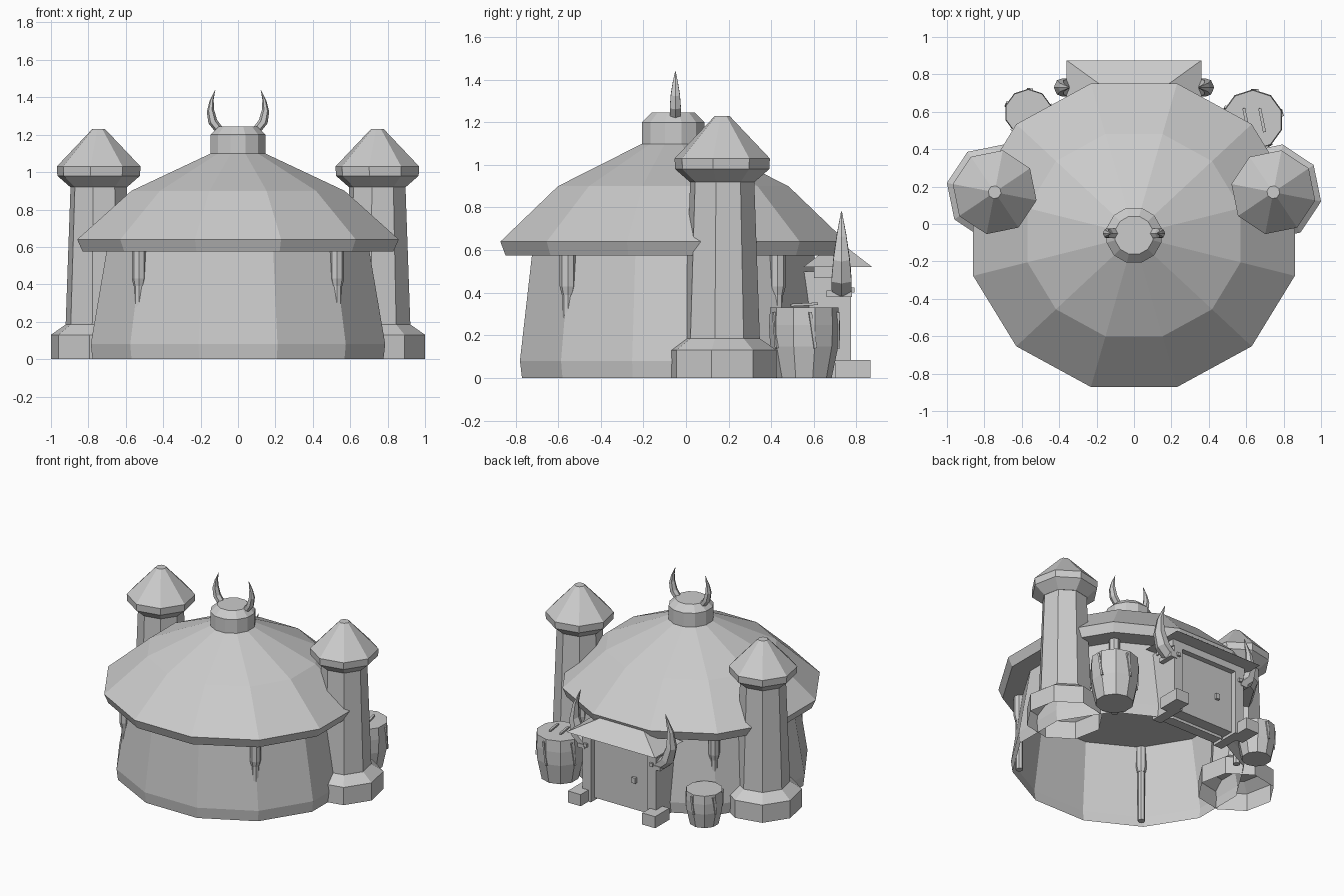
import bpy, bmesh, math
from mathutils import Vector

cube = bpy.data.objects.get("Cube")
if cube:
    bpy.data.objects.remove(cube, do_unlink=True)

GREY = (0.6, 0.6, 0.6, 1)
stone = bpy.data.materials.new("plain grey")
stone.use_nodes = True
stone.diffuse_color = GREY
stone.node_tree.nodes["Principled BSDF"].inputs["Base Color"].default_value = GREY


def finish(name, bm):
    bmesh.ops.recalc_face_normals(bm, faces=bm.faces)
    mesh = bpy.data.meshes.new(name)
    bm.to_mesh(mesh)
    bm.free()
    mesh.materials.append(stone)
    obj = bpy.data.objects.new(name, mesh)
    bpy.context.collection.objects.link(obj)
    return obj


def skin(name, rings, bottom=True, top=True):
    """Join rings of points into a faceted tube."""
    bm = bmesh.new()
    loops = [[bm.verts.new(p) for p in ring] for ring in rings]
    n = len(loops[0])
    for a, b in zip(loops, loops[1:]):
        for i in range(n):
            j = (i + 1) % n
            bm.faces.new((a[i], a[j], b[j], b[i]))
    if bottom:
        bm.faces.new(loops[0][::-1])
    if top:
        bm.faces.new(loops[-1])
    return finish(name, bm)


def turned(name, profile, sides, centre, turn=0.0, bottom=True):
    """Profile rows are x radius, y radius, height."""
    cx, cy = centre
    rings = []
    for rx, ry, z in profile:
        angles = [math.radians(turn) + math.tau * i / sides for i in range(sides)]
        rings.append([(cx + rx * math.cos(a), cy + ry * math.sin(a), z) for a in angles])
    return skin(name, rings, bottom)


def round_part(name, profile, sides, centre, turn=0.0, bottom=True):
    return turned(name, [(r, r, z) for r, z in profile], sides, centre, turn, bottom)


def box(name, low, high, taper=(1, 1)):
    bm = bmesh.new()
    bmesh.ops.create_cube(bm, size=1)
    low, high = Vector(low), Vector(high)
    for v in bm.verts:
        if v.co.z > 0:
            v.co.x *= taper[0]
            v.co.y *= taper[1]
        v.co = (low + high) / 2 + v.co * (high - low)
    return finish(name, bm)


def horn(name, side, y, path, depth):
    """Path rows are x, height, thickness; six sided, ending in a point."""
    rings = []
    for x, z, r in path:
        ring = []
        for i in range(6):
            a = math.tau * i / 6
            ring.append((side * (x + r * math.cos(a)),
                         y + depth * r * math.sin(a),
                         z - 0.4 * r * math.cos(a)))
        rings.append(ring)
    return skin(name, rings)


# Main hut: leaning wall, broad roof and cap
HUT = (0, -0.06)
turned("hut_wall", [(0.805, 0.735, 0), (0.815, 0.745, 0.08), (0.725, 0.685, 0.59)],
       12, HUT, 15, bottom=False)
turned("hut_roof", [(0.86, 0.815, 0.575), (0.89, 0.84, 0.64),
                    (0.59, 0.56, 0.90), (0.15, 0.15, 1.10)], 12, HUT, 15)
round_part("roof_cap", [(0.152, 1.09), (0.152, 1.20), (0.105, 1.245)], 12, HUT, 15)

# Timber posts set through the wall corners
for side in (-1, 1):
    for y in (-0.555, 0.43):
        place = (side * 0.53, y)
        round_part("wall_post", [(0.025, 0.02), (0.025, 0.42)], 8, place)
        round_part("post_sleeve", [(0.028, 0.39), (0.038, 0.43), (0.038, 0.60)], 8, place)

# Side towers
for side in (-1, 1):
    place = (side * 0.745, 0.17)
    round_part("tower_base", [(0.26, 0), (0.26, 0.13), (0.18, 0.185)],
               8, place, 34, bottom=False)
    round_part("tower_shaft", [(0.18, 0.18), (0.153, 0.93)], 8, place, 34)
    round_part("tower_head", [(0.155, 0.92), (0.225, 0.98), (0.228, 1.03), (0.035, 1.23)],
               8, place, 34)

# Horns on the cap and beside the door
for side in (-1, 1):
    horn("cap_horn", side, -0.05, [(0.10, 1.225, 0.022), (0.135, 1.27, 0.023),
                                   (0.148, 1.33, 0.019), (0.141, 1.385, 0.011),
                                   (0.122, 1.44, 0.001)], 1.3)
    horn("door_horn", side, 0.73, [(0.30, 0.40, 0.04), (0.365, 0.46, 0.042),
                                   (0.395, 0.56, 0.034), (0.385, 0.67, 0.02),
                                   (0.345, 0.78, 0.002)], 1.3)

# Doorway: recessed door, frame, feet and hipped canopy
box("door", (-0.25, 0.55, 0.02), (0.25, 0.735, 0.50))
box("door_lintel", (-0.31, 0.60, 0.47), (0.31, 0.775, 0.525))
box("door_canopy", (-0.36, 0.55, 0.52), (0.36, 0.875, 0.63), (0.45, 0.12))
for side in (-1, 1):
    def sided(name, x1, x2, y1, y2, z1, z2):
        a, b = sorted((side * x1, side * x2))
        box(name, (a, y1, z1), (b, y2, z2))
    sided("door_post", 0.23, 0.30, 0.55, 0.775, 0, 0.50)
    sided("door_foot", 0.25, 0.355, 0.70, 0.865, 0, 0.085)
    sided("horn_bracket", 0.28, 0.335, 0.66, 0.78, 0.38, 0.41)
    sided("post_peg", 0.255, 0.28, 0.77, 0.79, 0.40, 0.425)
box("door_handle", (-0.115, 0.73, 0.22), (-0.085, 0.755, 0.26))

# Barrels with loose slats on lid and sides
for place, r, h in (((0.635, 0.555), 0.165, 0.33), ((-0.565, 0.595), 0.128, 0.245)):
    round_part("barrel", [(r * 0.78, 0), (r * 0.97, h * 0.45), (r, h * 0.75),
                          (r * 0.97, h)], 10, place, 18)
    for k in range(5):
        slat = box("barrel_slat", (-0.007, -0.007, -h * 0.26), (0.007, 0.007, h * 0.26))
        a = math.tau * (k + 0.2) / 5
        slat.location = (place[0] + r * 0.97 * math.cos(a),
                         place[1] + r * 0.97 * math.sin(a), h * 0.68)
        slat.rotation_euler = (0.15, 0, a)
for dx in (-0.035, 0.05):
    slat = box("lid_slat", (-0.008, -0.065, -0.006), (0.008, 0.065, 0.006))
    slat.location = (0.635 + dx, 0.555, 0.345)
    slat.rotation_euler = (0.05, 0, 0.2)
